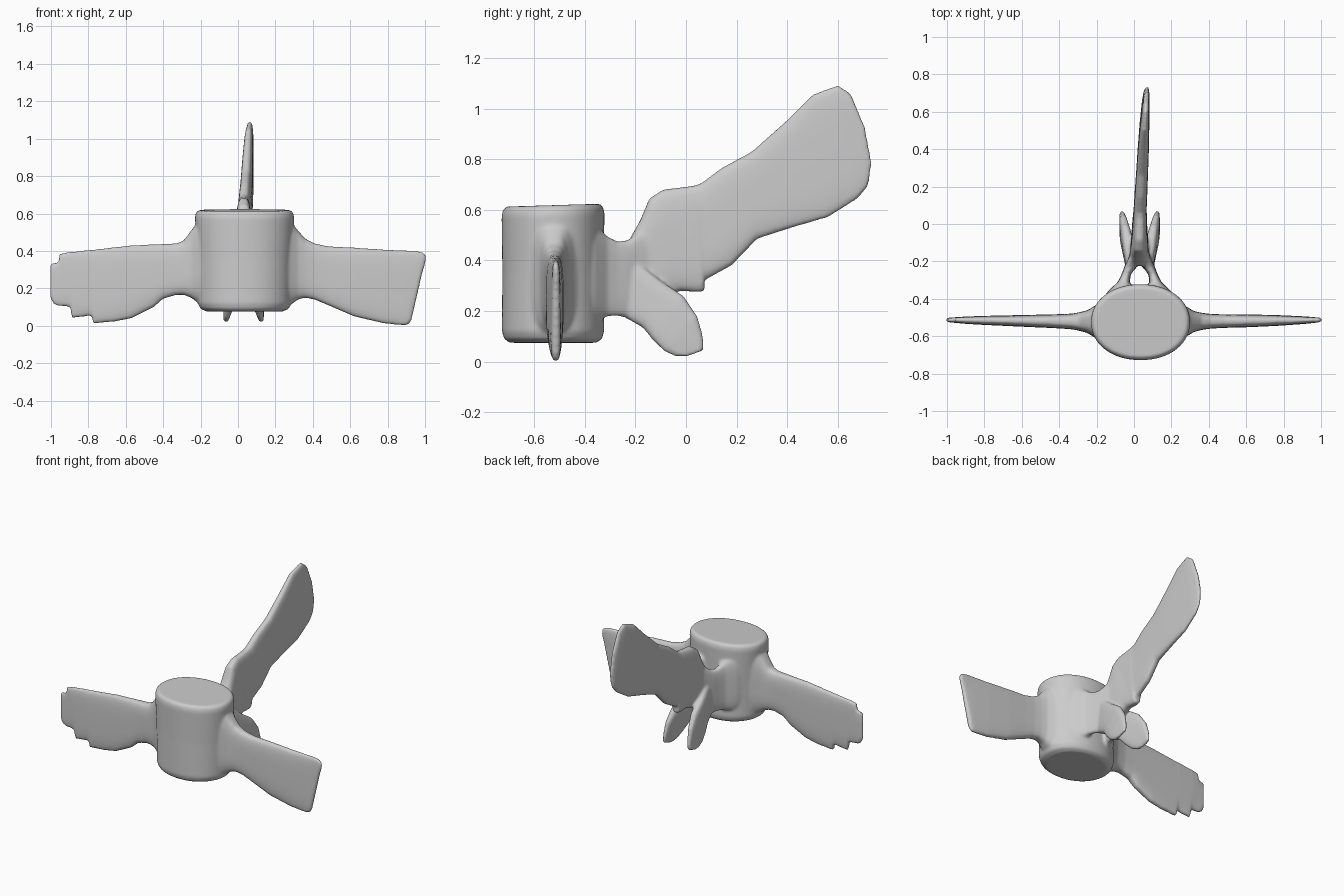
import bpy, bmesh, math
from mathutils import Vector

CX = 0.035          # centre line of drum and feet
parts = []


def loft(name, sections, normal, flat=0.6, n=40):
    """Skin rings; each section is (edge point A, edge point B, half thickness)."""
    bm = bmesh.new()
    nrm = Vector(normal)
    rings = []
    for a, b, h in sections:
        a, b = Vector(a), Vector(b)
        mid, half = (a + b) / 2, (a - b) / 2
        ring = []
        for i in range(n):
            t = math.tau * i / n
            c, s = math.cos(t), math.sin(t)
            c = math.copysign(abs(c) ** flat, c)
            s = math.copysign(abs(s) ** flat, s)
            ring.append(bm.verts.new(mid + half * c + nrm * h * s))
        rings.append(ring)
    for r, q in zip(rings, rings[1:]):
        for i in range(n):
            j = (i + 1) % n
            bm.faces.new((r[i], r[j], q[j], q[i]))
    bm.faces.new(rings[0])
    bm.faces.new(rings[-1])
    bmesh.ops.recalc_face_normals(bm, faces=bm.faces[:])
    me = bpy.data.meshes.new(name)
    bm.to_mesh(me)
    bm.free()
    ob = bpy.data.objects.new(name, me)
    bpy.context.collection.objects.link(ob)
    parts.append(ob)
    return ob


# Upright oval drum with rounded rims: z, x radius, y radius
drum = [(0.075, 0.20, 0.17), (0.09, 0.235, 0.193), (0.12, 0.25, 0.202),
        (0.35, 0.255, 0.20), (0.58, 0.265, 0.203), (0.605, 0.26, 0.198),
        (0.618, 0.245, 0.185)]
body = loft("drum", [((CX + rx, -0.525, z), (CX - rx, -0.525, z), ry)
                     for z, rx, ry in drum], (0, 1, 0), flat=0.95, n=64)
for v in body.data.vertices:
    if v.co.z > 0.5:
        v.co.z += 0.03 * (v.co.y + 0.53)


# Side wings, flared at the root: x, top z, bottom z, half thickness
def wing(name, rows):
    loft(name, [((x, -0.525 + 0.012 * abs(x), t), (x, -0.525 + 0.012 * abs(x), b), h)
                for x, t, b, h in rows], (0, 1, 0))


wing("right_wing", [
    (0.16, 0.59, 0.10, 0.17), (0.22, 0.58, 0.10, 0.125), (0.28, 0.56, 0.11, 0.08),
    (0.32, 0.51, 0.14, 0.056), (0.36, 0.465, 0.15, 0.046), (0.41, 0.44, 0.14, 0.039),
    (0.48, 0.425, 0.11, 0.036), (0.62, 0.418, 0.05, 0.034), (0.78, 0.408, 0.012, 0.028),
    (0.90, 0.403, 0.0, 0.021), (0.925, 0.402, 0.02, 0.019), (0.96, 0.40, 0.17, 0.016),
    (0.985, 0.393, 0.28, 0.013), (1.003, 0.38, 0.34, 0.011)])
wing("left_wing", [
    (-0.09, 0.59, 0.10, 0.17), (-0.15, 0.58, 0.10, 0.125), (-0.21, 0.56, 0.12, 0.085),
    (-0.25, 0.51, 0.15, 0.06), (-0.29, 0.455, 0.165, 0.05), (-0.33, 0.44, 0.165, 0.042),
    (-0.40, 0.437, 0.145, 0.038), (-0.45, 0.435, 0.10, 0.036), (-0.57, 0.43, 0.04, 0.032),
    (-0.66, 0.42, 0.022, 0.029), (-0.775, 0.407, 0.012, 0.025), (-0.78, 0.407, 0.055, 0.025),
    (-0.89, 0.396, 0.04, 0.02), (-0.895, 0.396, 0.10, 0.02), (-0.955, 0.385, 0.105, 0.015),
    (-0.96, 0.34, 0.105, 0.015), (-0.99, 0.335, 0.12, 0.012), (-1.003, 0.33, 0.15, 0.011)])

# Raised rear fin: x, upper edge (y, z), lower edge (y, z), half thickness
fin = [(0.027, -0.225, 0.48, -0.22, 0.20, 0.05), (0.028, -0.18, 0.56, -0.11, 0.25, 0.05),
       (0.03, -0.145, 0.645, -0.02, 0.28, 0.045), (0.03, -0.09, 0.68, 0.05, 0.275, 0.04),
       (0.032, 0.03, 0.695, 0.075, 0.28, 0.037), (0.032, 0.06, 0.705, 0.07, 0.32, 0.035),
       (0.037, 0.14, 0.765, 0.18, 0.38, 0.034), (0.043, 0.26, 0.83, 0.28, 0.485, 0.032),
       (0.05, 0.40, 0.955, 0.42, 0.53, 0.03), (0.056, 0.50, 1.055, 0.56, 0.57, 0.026),
       (0.063, 0.60, 1.093, 0.68, 0.645, 0.021), (0.066, 0.65, 1.06, 0.72, 0.695, 0.016),
       (0.07, 0.705, 0.93, 0.733, 0.78, 0.011)]
loft("rear_fin", [((x, y1, z1), (x, y2, z2), h) for x, y1, z1, y2, z2, h in fin], (1, 0, 0))

# Paired struts joining drum and fin: offset from CX, y, top z, bottom z, half thickness
strut = [(0.11, -0.42, 0.57, 0.12, 0.10), (0.105, -0.36, 0.54, 0.16, 0.065),
         (0.085, -0.31, 0.495, 0.18, 0.032), (0.072, -0.27, 0.475, 0.18, 0.025),
         (0.05, -0.23, 0.48, 0.175, 0.032), (0.03, -0.19, 0.51, 0.17, 0.034),
         (0.015, -0.14, 0.52, 0.22, 0.03)]
# Paired paddle feet: offset, rear edge (y, z), front edge (y, z), half thickness
foot = [(0.045, -0.20, 0.40, -0.25, 0.18, 0.03), (0.06, -0.10, 0.32, -0.17, 0.135, 0.033),
        (0.075, -0.01, 0.26, -0.13, 0.085, 0.029), (0.087, 0.045, 0.18, -0.085, 0.042, 0.022),
        (0.093, 0.068, 0.10, -0.04, 0.02, 0.015), (0.096, 0.07, 0.045, 0.0, 0.02, 0.011)]
for side, s in (("left", -1), ("right", 1)):
    loft(side + "_strut", [((CX - 0.005 + s * d, y, t), (CX - 0.005 + s * d, y, b), h)
                           for d, y, t, b, h in strut], (1, 0, 0))
    loft(side + "_foot", [((CX - 0.005 + s * d, y1, z1), (CX - 0.005 + s * d, y2, z2), h)
                          for d, y1, z1, y2, z2, h in foot], (1, 0, 0))

# Fuse everything into one continuous skin
for ob in parts:
    ob.select_set(True)
bpy.context.view_layer.objects.active = body
bpy.ops.object.join()
body.name = "finned_drum"
remesh = body.modifiers.new("fuse", 'REMESH')
remesh.mode = 'VOXEL'
remesh.voxel_size = 0.0085
smooth = body.modifiers.new("soften", 'SMOOTH')
smooth.factor = 0.5
smooth.iterations = 6
for m in ("fuse", "soften"):
    bpy.ops.object.modifier_apply(modifier=m)
bpy.ops.object.shade_smooth_by_angle(angle=math.radians(50))
